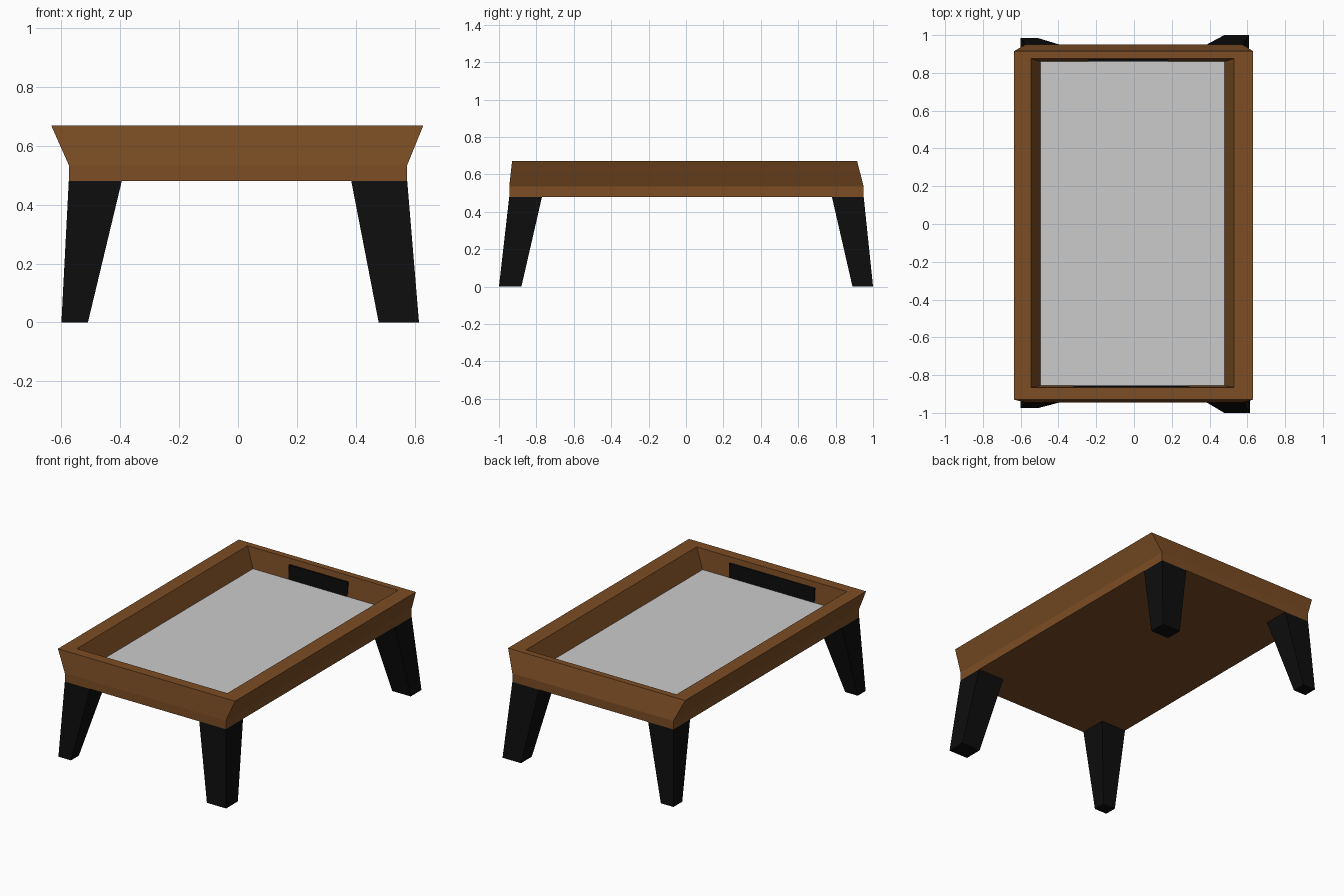
import bpy, bmesh

if "Cube" in bpy.data.objects:
    bpy.data.objects.remove(bpy.data.objects["Cube"])


def material(name, rgb):
    m = bpy.data.materials.new(name)
    m.diffuse_color = (*rgb, 1)
    m.use_nodes = True
    m.node_tree.nodes["Principled BSDF"].inputs["Base Color"].default_value = m.diffuse_color
    return m


wood = material("brown_wood", (0.20, 0.075, 0.018))
black = material("black_paint", (0.004, 0.004, 0.004))


def loft(name, rects, mat=None, cap_end=True):
    """Join rectangles (x0, x1, y0, y1, z) into one skin, closed at the start."""
    bm = bmesh.new()
    loops = [[bm.verts.new(p) for p in ((x0, y0, z), (x1, y0, z), (x1, y1, z), (x0, y1, z))]
             for x0, x1, y0, y1, z in rects]
    for a, b in zip(loops, loops[1:]):
        for i in range(4):
            j = (i + 1) % 4
            bm.faces.new((a[i], a[j], b[j], b[i]))
    bm.faces.new(loops[0][::-1])
    if cap_end:
        bm.faces.new(loops[-1])
    mesh = bpy.data.meshes.new(name)
    bm.to_mesh(mesh)
    bm.free()
    obj = bpy.data.objects.new(name, mesh)
    bpy.context.collection.objects.link(obj)
    if mat:
        mesh.materials.append(mat)
    return obj


# Tray: closed underside, flared outer walls, rim, sloping inner walls
floor = (-0.495, 0.48, -0.855, 0.86, 0.54)
loft("tray_frame", [
    (-0.575, 0.575, -0.945, 0.95, 0.48),
    (-0.575, 0.575, -0.945, 0.95, 0.535),
    (-0.635, 0.63, -0.93, 0.915, 0.67),
    (-0.545, 0.53, -0.865, 0.875, 0.67),
    floor,
], wood, cap_end=False)

# Grey panel filling the tray floor
bpy.ops.mesh.primitive_plane_add(size=1, location=(-0.0075, 0.0025, 0.54))
panel = bpy.context.object
panel.name = "tray_panel"
panel.scale = (0.975, 1.715, 1)

# Black plates on the inner end walls
for name, x0, x1, y0, y1 in (("front_inner_plate", -0.32, 0.29, -0.87, -0.854),
                             ("back_inner_plate", -0.24, 0.18, 0.859, 0.875)):
    loft(name, [(x0, x1, y0, y1, 0.54), (x0, x1, y0, y1, 0.633)], black)

# Splayed, tapering legs: foot rectangle up to the tray corner
legs = {
    "front_left_leg": ((-0.60, -0.51, -0.975, -0.895), (-0.575, -0.395, -0.945, -0.77)),
    "front_right_leg": ((0.478, 0.615, -1.0, -0.88), (0.385, 0.575, -0.945, -0.77)),
    "back_left_leg": ((-0.60, -0.51, 0.895, 0.985), (-0.575, -0.395, 0.78, 0.95)),
    "back_right_leg": ((0.478, 0.61, 0.89, 1.0), (0.385, 0.575, 0.78, 0.95)),
}
for name, (foot, top) in legs.items():
    loft(name, [(*foot, 0), (*top, 0.48)], black)
